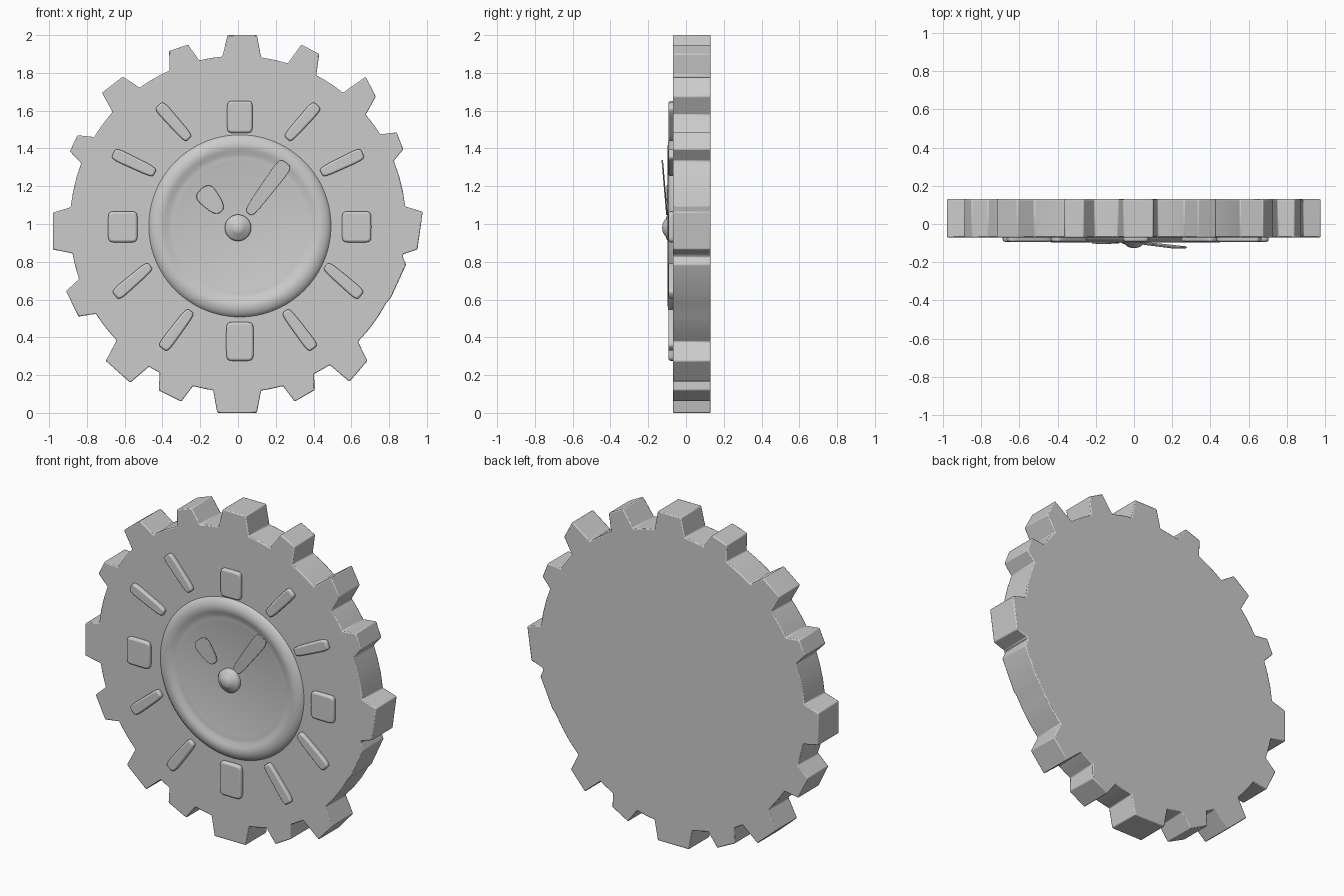
import bpy, bmesh, math

if "Cube" in bpy.data.objects:
    bpy.data.objects.remove(bpy.data.objects["Cube"])

CZ = 1.0            # height of the gear centre
FRONT, BACK = -0.07, 0.13

grey = bpy.data.materials.new("plain_grey")
grey.diffuse_color = (0.6, 0.6, 0.6, 1)
grey.use_nodes = True
grey.node_tree.nodes["Principled BSDF"].inputs["Base Color"].default_value = grey.diffuse_color


def finish(name, bm, bevel=0.0, segments=2, angle=35):
    bmesh.ops.recalc_face_normals(bm, faces=bm.faces)
    me = bpy.data.meshes.new(name)
    bm.to_mesh(me)
    bm.free()
    ob = bpy.data.objects.new(name, me)
    bpy.context.collection.objects.link(ob)
    me.materials.append(grey)
    if bevel:
        mod = ob.modifiers.new("bevel", 'BEVEL')
        mod.width, mod.segments = bevel, segments
        mod.limit_method, mod.angle_limit = 'ANGLE', math.radians(35)
    bpy.ops.object.select_all(action='DESELECT')
    bpy.context.view_layer.objects.active = ob
    ob.select_set(True)
    bpy.ops.object.shade_smooth_by_angle(angle=math.radians(angle))
    return ob


def plate(name, outline, front, back, bevel, segments=2, tilt=0.0, z0=0.0):
    """Extrude an x/z outline from front to back; tilt leans it forward with height."""
    bm = bmesh.new()
    rings = [[bm.verts.new((x, y + tilt * (z - z0), z + CZ)) for x, z in outline]
             for y in (front, back)]
    for r in rings:
        bm.faces.new(r)
    n = len(outline)
    for i in range(n):
        j = (i + 1) % n
        bm.faces.new((rings[0][i], rings[0][j], rings[1][j], rings[1][i]))
    return finish(name, bm, bevel, segments)


def bar(p, q, width, power=4, taper=0.0, count=32):
    """Rounded bar outline from p to q; taper narrows the p end."""
    dx, dz = q[0] - p[0], q[1] - p[1]
    length = math.hypot(dx, dz)
    ux, uz = dx / length, dz / length
    cx, cz = (p[0] + q[0]) / 2, (p[1] + q[1]) / 2
    pts = []
    for i in range(count):
        a = math.tau * i / count
        c, s = math.cos(a), math.sin(a)
        u = math.copysign(abs(c) ** (2 / power), c)
        v = math.copysign(abs(s) ** (2 / power), s) * width / 2 * (1 + taper * u)
        u *= length / 2
        pts.append((cx + ux * u - uz * v, cz + uz * u + ux * v))
    return pts


def lathe(name, profile, cx, cz, steps=64):
    """Spin (radius, y) points around the front-back axis."""
    bm = bmesh.new()
    vs = [bm.verts.new((cx + r, y, cz + CZ)) for r, y in profile]
    es = [bm.edges.new(vs[i:i + 2]) for i in range(len(vs) - 1)]
    bmesh.ops.spin(bm, geom=vs + es, cent=(cx, 0, cz + CZ), axis=(0, 1, 0),
                   angle=math.tau, steps=steps)
    bmesh.ops.remove_doubles(bm, verts=bm.verts, dist=1e-4)
    ob = finish(name, bm, angle=60)
    if sum(p.normal.y * p.area for p in ob.data.polygons) > 0:
        ob.data.flip_normals()
    return ob


# Gear body: irregular hand-cut teeth, outer corners counter-clockwise from the right
teeth = [(.95, -.135, .978, .065), (.875, .395, .84, .485), (.73, .675, .675, .78),
         (.43, .90, .335, .95), (.10, 1.0, -.055, 1.0), (-.265, .95, -.365, .915),
         (-.61, .78, -.72, .695), (-.85, .47, -.89, .385), (-.98, .06, -.98, -.135),
         (-.91, -.355, -.845, -.49), (-.70, -.725, -.57, -.84), (-.42, -.88, -.30, -.94),
         (-.11, -1.0, .10, -1.0), (.30, -.94, .405, -.88), (.59, -.835, .685, -.725),
         (.81, -.39, .89, -.215)]
ROOT, FLARE = 0.89, math.radians(2.2)
outline = []
for i, (x1, z1, x2, z2) in enumerate(teeth):
    a1, a2 = math.atan2(z1, x1) - FLARE, math.atan2(z2, x2) + FLARE
    nx, nz = teeth[(i + 1) % len(teeth)][:2]
    a3 = (math.atan2(nz, nx) - FLARE - a2) % math.tau + a2
    outline += [(ROOT * math.cos(a1), ROOT * math.sin(a1)), (x1, z1), (x2, z2)]
    for k in range(3):      # root arc up to the next tooth
        a = a2 + (a3 - a2) * k / 3
        outline.append((ROOT * math.cos(a), ROOT * math.sin(a)))
plate("gear_body", outline, FRONT, BACK, 0.008)

# Raised dial ring with shallow clock face
lathe("dial_ring", [(.485, -.065), (.48, -.074), (.463, -.088), (.44, -.096), (.42, -.097),
                    (.40, -.092), (.38, -.082), (.36, -.079), (.335, -.078), (.32, -.074),
                    (0, -.074)], .01, -.01, 96)

# Centre pin
lathe("centre_pin", [(.07, -.07), (.07, -.092), (.062, -.102), (.045, -.108), (.036, -.117),
                     (.02, -.124), (0, -.126)], 0, -.02, 40)

# Four square hour blocks: centre x, z, width, height
for i, (x, z, w, h) in enumerate([(.01, .567, .135, .17), (.628, -.015, .155, .165),
                                  (.01, -.622, .145, .205), (-.61, -.015, .155, .165)]):
    plate(f"hour_block_{i + 1}", bar((x, z - h / 2), (x, z + h / 2), w, 7),
          -.093, -.06, 0.012, 3)

# Eight slanted hour marks, mirrored left and right
marks = [((.26, .45), (.42, .63)), ((.44, .27), (.66, .375)),
         ((.465, -.22), (.65, -.38)), ((.25, -.46), (.40, -.66))]
for i, (p, q) in enumerate(marks):
    for side, s in (("right", 1), ("left", -1)):
        plate(f"hour_mark_{side}_{i + 1}", bar((s * p[0], p[1]), (s * q[0], q[1]), .062, 5, .1),
              -.093, -.06, 0.01, 3)

# Clock hands: thin plates leaning forward towards their tips
plate("minute_hand", bar((.055, .055), (.255, .325), .075, 5, .2), -.106, -.098,
      0.003, 2, -.085, .06)
plate("hour_hand", bar((-.09, .065), (-.195, .185), .1, 3, .25), -.1, -.09,
      0.003, 2, -.03, .06)
